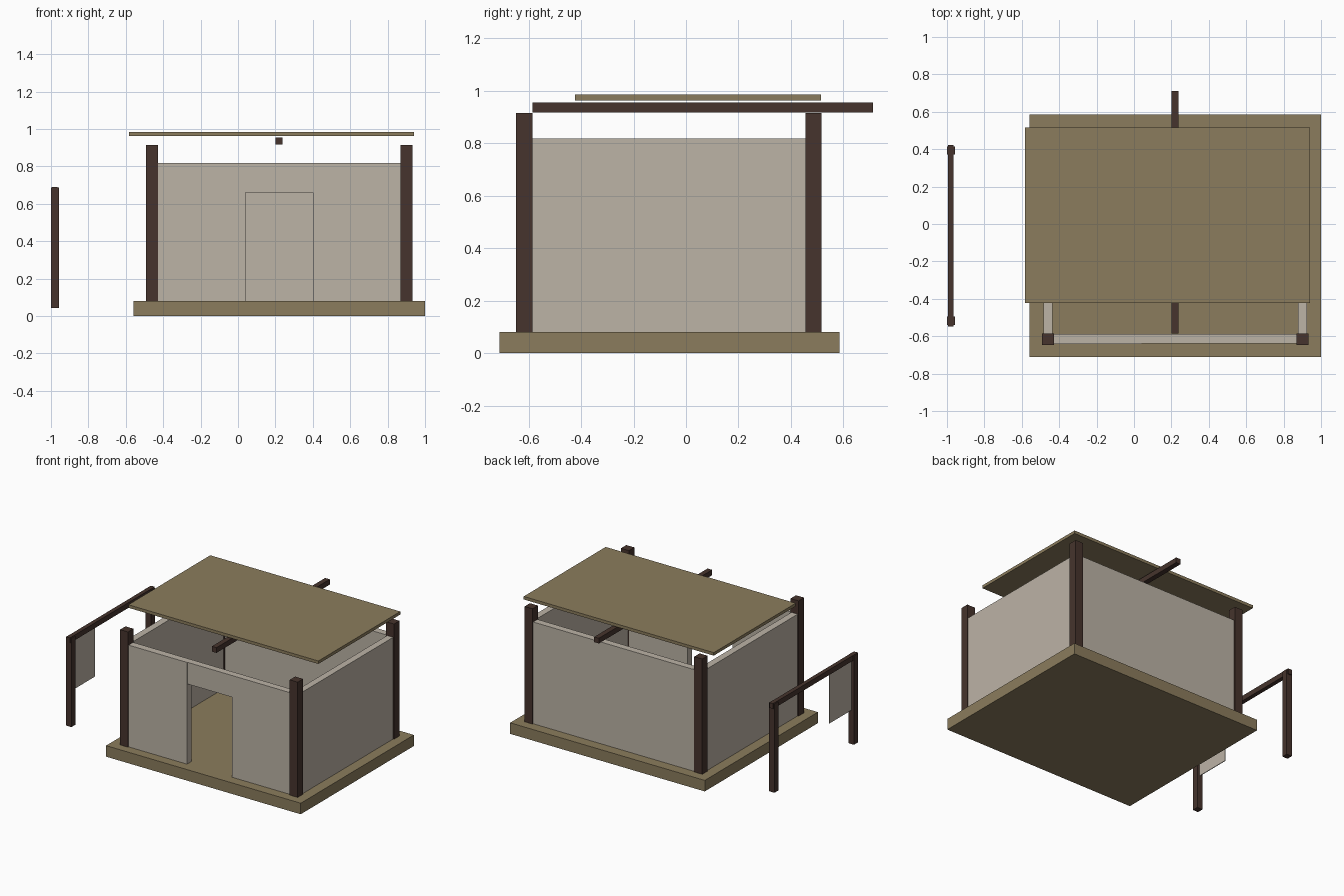
import bpy
import bmesh

if "Cube" in bpy.data.objects:
    bpy.data.objects.remove(bpy.data.objects["Cube"])


def material(name, rgb):
    m = bpy.data.materials.new(name)
    m.diffuse_color = (*rgb, 1.0)
    m.use_nodes = True
    m.node_tree.nodes["Principled BSDF"].inputs["Base Color"].default_value = m.diffuse_color
    return m


DARK = material("dark_wood", (0.061, 0.034, 0.026))
PLASTER = material("pale_plaster", (0.503, 0.451, 0.381))
TAN = material("tan_wood", (0.258, 0.202, 0.109))


def finish(name, bm, mat):
    bmesh.ops.recalc_face_normals(bm, faces=bm.faces)
    mesh = bpy.data.meshes.new(name)
    bm.to_mesh(mesh)
    bm.free()
    mesh.materials.append(mat)
    obj = bpy.data.objects.new(name, mesh)
    bpy.context.collection.objects.link(obj)
    return obj


def box(name, xs, ys, zs, mat):
    """Box given by its extent on each axis."""
    bm = bmesh.new()
    bmesh.ops.create_cube(bm, size=1.0)
    for v in bm.verts:
        for i, (lo, hi) in enumerate((xs, ys, zs)):
            v.co[i] = lo if v.co[i] < 0 else hi
    return finish(name, bm, mat)


def wall_profile(name, outline, y0, y1, mat):
    """Wall extruded along y from an outline in x and z."""
    bm = bmesh.new()
    face = bm.faces.new([bm.verts.new((x, y0, z)) for x, z in outline])
    ext = bmesh.ops.extrude_face_region(bm, geom=[face])
    for v in ext["geom"]:
        if isinstance(v, bmesh.types.BMVert):
            v.co.y = y1
    return finish(name, bm, mat)


FLOOR, WALL_TOP, POST_TOP = 0.08, 0.817, 0.915

# Floor slab
box("floor_slab", (-0.56, 1.0), (-0.71, 0.585), (0, FLOOR), TAN)

# Corner posts
for side, xs in (("left", (-0.492, -0.428)), ("right", (0.868, 0.932))):
    for end, ys in (("front", (-0.648, -0.586)), ("back", (0.455, 0.517))):
        box(f"{end}_{side}_post", xs, ys, (FLOOR, POST_TOP), DARK)

# Side and back walls
box("left_wall", (-0.485, -0.435), (-0.587, 0.456), (FLOOR, WALL_TOP), PLASTER)
box("right_wall", (0.877, 0.925), (-0.587, 0.456), (FLOOR, WALL_TOP), PLASTER)
box("back_wall", (-0.43, 0.87), (0.46, 0.51), (FLOOR, WALL_TOP), PLASTER)

# Front wall: left panel, then lintel and right panel around the doorway
box("front_left_wall", (-0.43, 0.04), (-0.641, -0.588), (FLOOR, WALL_TOP), PLASTER)
wall_profile("front_door_wall",
             [(0.04, 0.66), (0.40, 0.66), (0.40, FLOOR), (0.87, FLOOR),
              (0.87, WALL_TOP), (0.04, WALL_TOP)], -0.638, -0.588, PLASTER)

# Ridge beam and flat roof
box("ridge_beam", (0.2, 0.237), (-0.585, 0.712), (0.917, 0.955), DARK)
box("roof_panel", (-0.583, 0.94), (-0.423, 0.515), (0.963, 0.985), TAN)

# Free-standing frame with hanging cloth
for end, ys in (("front", (-0.54, -0.495)), ("back", (0.372, 0.415))):
    box(f"frame_{end}_post", (-1.0, -0.957), ys, (0.043, 0.686), DARK)
box("frame_beam", (-0.994, -0.964), (-0.547, 0.423), (0.652, 0.69), DARK)
box("hanging_cloth", (-0.982, -0.977), (-0.495, -0.24), (0.29, 0.652), PLASTER)
